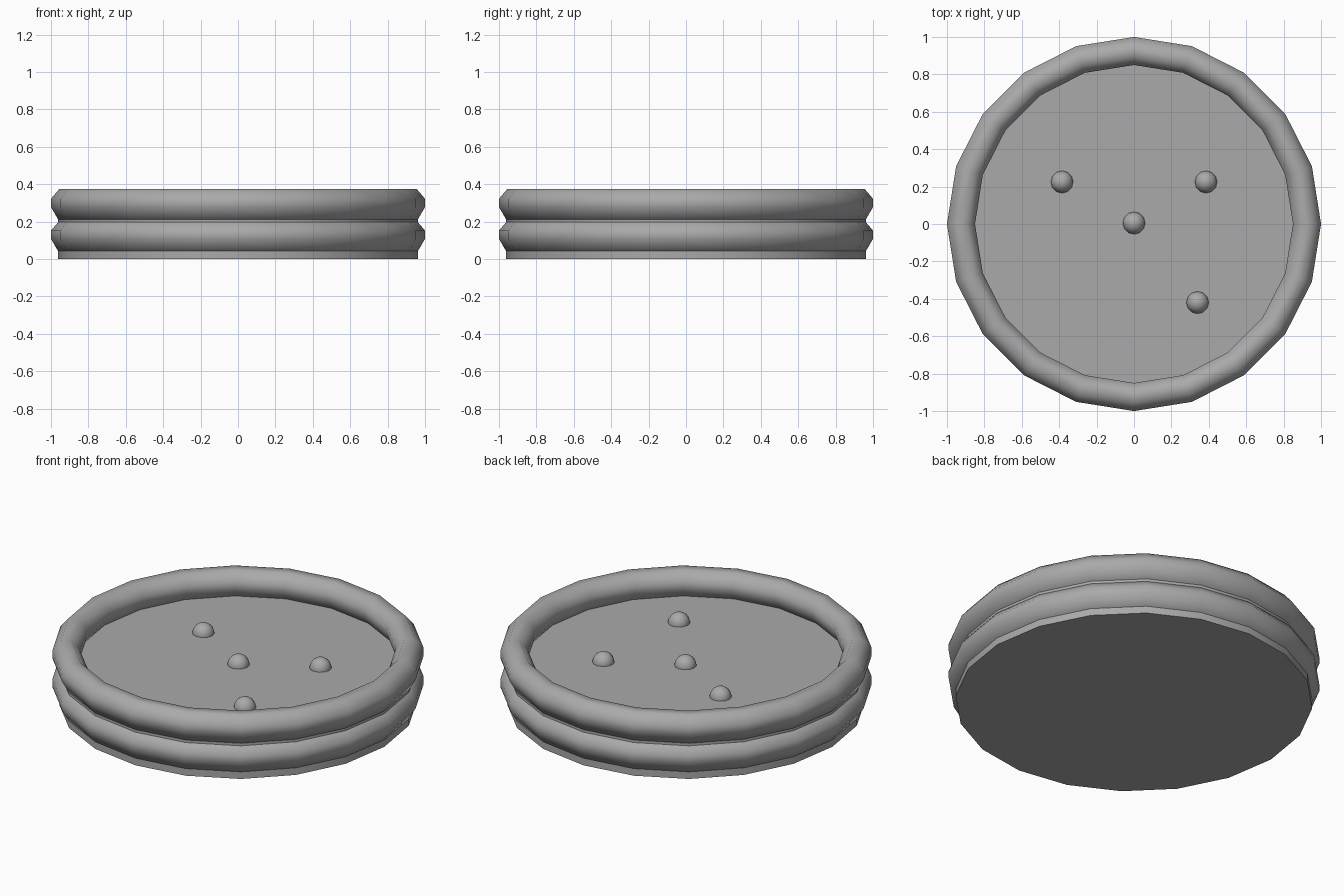
import bpy
import bmesh
import math

cube = bpy.data.objects.get("Cube")
if cube:
    bpy.data.objects.remove(cube, do_unlink=True)

SIDES = 20

grey = bpy.data.materials.new("plain grey")
grey.use_nodes = True
colour = (0.4, 0.4, 0.4, 1)
grey.diffuse_color = colour
grey.node_tree.nodes["Principled BSDF"].inputs["Base Color"].default_value = colour


def add_object(name, bm, smooth_angle):
    """Turn a bmesh into a shaded, coloured object."""
    bmesh.ops.recalc_face_normals(bm, faces=bm.faces)
    mesh = bpy.data.meshes.new(name)
    bm.to_mesh(mesh)
    bm.free()
    mesh.materials.append(grey)
    obj = bpy.data.objects.new(name, mesh)
    bpy.context.collection.objects.link(obj)
    bpy.ops.object.select_all(action="DESELECT")
    obj.select_set(True)
    bpy.context.view_layer.objects.active = obj
    bpy.ops.object.shade_smooth_by_angle(angle=math.radians(smooth_angle))
    return obj


def add_tube(name, z, major=0.925):
    """Sweep a chunky eight-sided section around the pool."""
    half = [(0.03, 0.0875), (0.075, 0.034), (0.075, -0.01), (0.03, -0.0875)]
    section = half + [(-r, h) for r, h in reversed(half)]
    bm = bmesh.new()
    rings = []
    for i in range(SIDES):
        a = math.tau * i / SIDES
        rings.append([bm.verts.new(((major + r) * math.cos(a),
                                    (major + r) * math.sin(a), z + h))
                      for r, h in section])
    n = len(section)
    for i in range(SIDES):
        here, there = rings[i], rings[(i + 1) % SIDES]
        for j in range(n):
            k = (j + 1) % n
            bm.faces.new((here[j], there[j], there[k], here[k]))
    return add_object(name, bm, 80)


# Base disc, whose top is the floor
FLOOR = 0.23
bm = bmesh.new()
bottom = [bm.verts.new((0.962 * math.cos(math.tau * i / SIDES),
                        0.962 * math.sin(math.tau * i / SIDES), 0))
          for i in range(SIDES)]
disc = bm.faces.new(bottom)
wall = bmesh.ops.extrude_face_region(bm, geom=[disc], use_keep_orig=True)
for v in wall["geom"]:
    if isinstance(v, bmesh.types.BMVert):
        v.co.z = FLOOR
add_object("base_floor", bm, 30)

# Two stacked rim tubes
add_tube("lower_tube", 0.1175)
add_tube("upper_tube", 0.2875)

# Balls half sunk in the floor
for i, (x, y) in enumerate([(0, 0.005), (-0.385, 0.225), (0.385, 0.225), (0.34, -0.42)]):
    bm = bmesh.new()
    bmesh.ops.create_uvsphere(bm, u_segments=12, v_segments=8, radius=0.06)
    ball = add_object(f"ball_{i + 1}", bm, 60)
    ball.location = (x, y, FLOOR)
